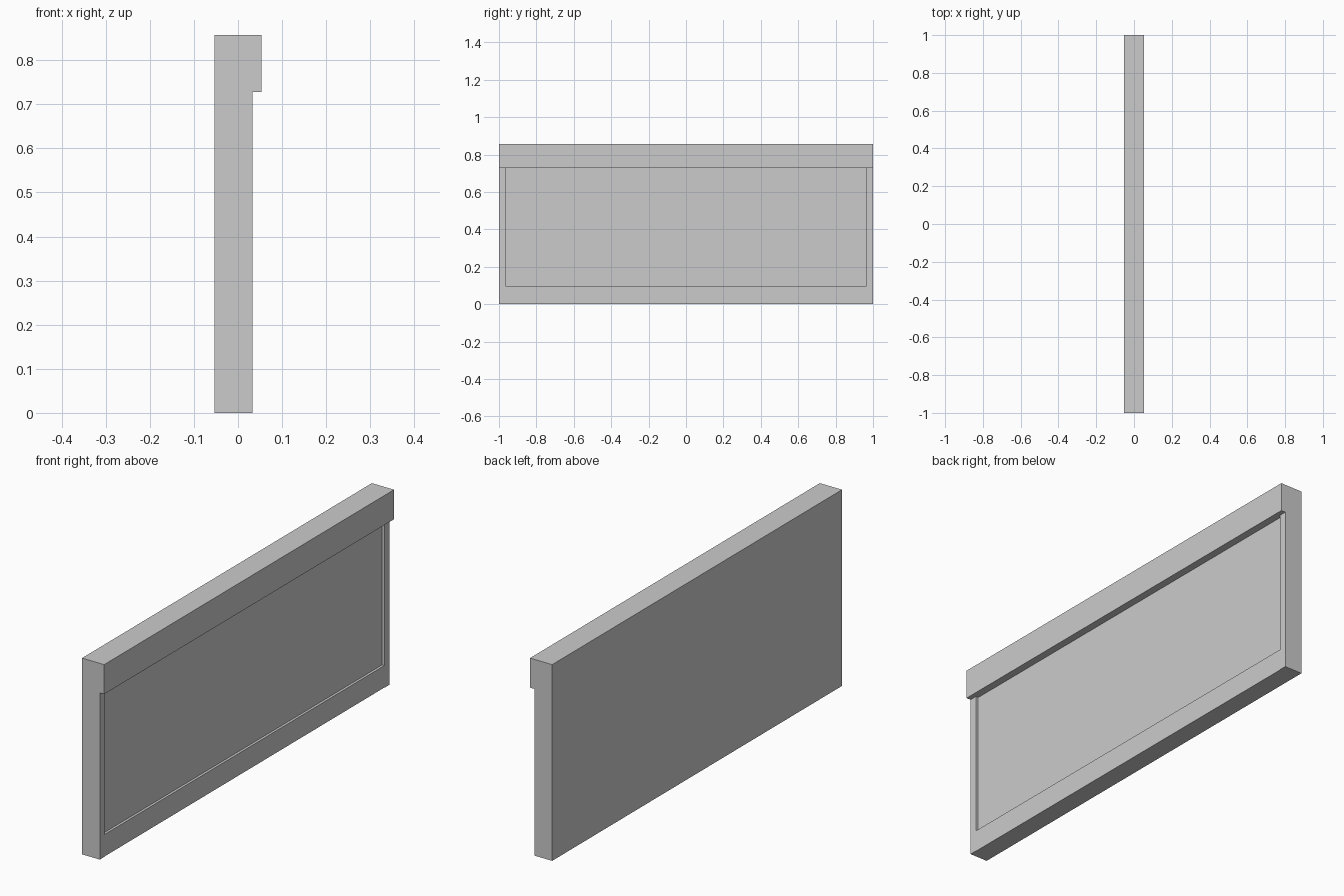
import bpy
import bmesh

if "Cube" in bpy.data.objects:
    bpy.data.objects.remove(bpy.data.objects["Cube"])

BACK, FRONT, CAP_FRONT = -0.0535, 0.0325, 0.0535
PANEL_FRONT, RAIL_FRONT = 0.020, 0.031
INNER_Y, RAIL_TOP, CAP_BOTTOM, TOP = 0.966, 0.096, 0.728, 0.857


def box(name, x, y, z):
    """Flat-faced box spanning the given (min, max) ranges."""
    bm = bmesh.new()
    bmesh.ops.create_cube(bm, size=1)
    for v in bm.verts:
        v.co = [r[0] if c < 0 else r[1] for c, r in zip(v.co, (x, y, z))]
    mesh = bpy.data.meshes.new(name)
    bm.to_mesh(mesh)
    bm.free()
    obj = bpy.data.objects.new(name, mesh)
    bpy.context.collection.objects.link(obj)
    return obj


# Recessed wall panel
box("panel", (BACK, PANEL_FRONT), (-INNER_Y, INNER_Y), (RAIL_TOP, CAP_BOTTOM))

# Base rail under the panel
box("base_rail", (BACK, RAIL_FRONT), (-INNER_Y, INNER_Y), (0, RAIL_TOP))

# Narrow end posts, mirrored across y
post = box("end_posts", (BACK, FRONT), (INNER_Y, 1), (0, CAP_BOTTOM))
mirror = post.modifiers.new("Mirror", 'MIRROR')
mirror.use_axis = (False, True, False)

# Overhanging top cap
box("top_cap", (BACK, CAP_FRONT), (-1, 1), (CAP_BOTTOM, TOP))
